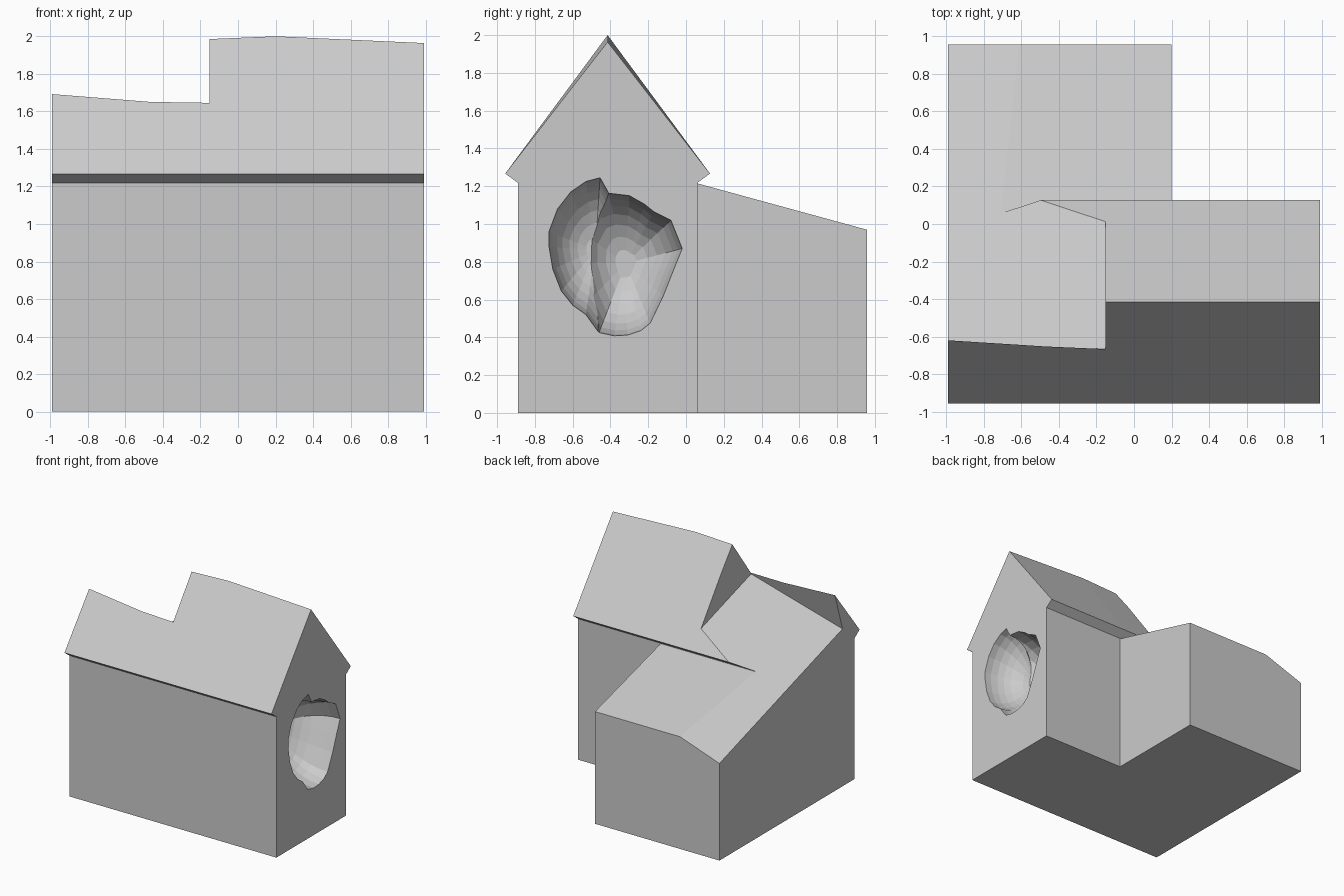
import bpy, bmesh, math

if "Cube" in bpy.data.objects:
    bpy.data.objects.remove(bpy.data.objects["Cube"])


def loft(name, rings):
    """Closed solid skinned through matching rings of points."""
    bm = bmesh.new()
    loops = [[bm.verts.new(p) for p in r] for r in rings]
    n = len(rings[0])
    for a, b in zip(loops, loops[1:]):
        for i in range(n):
            j = (i + 1) % n
            bm.faces.new((a[i], a[j], b[j], b[i]))
    bm.faces.new(loops[0])
    bm.faces.new(loops[-1])
    bmesh.ops.recalc_face_normals(bm, faces=bm.faces)
    me = bpy.data.meshes.new(name)
    bm.to_mesh(me)
    bm.free()
    ob = bpy.data.objects.new(name, me)
    bpy.context.collection.objects.link(ob)
    return ob


def combine(target, tool, op):
    m = target.modifiers.new(tool.name, 'BOOLEAN')
    m.operation, m.object, m.solver = op, tool, 'EXACT'
    bpy.context.view_layer.objects.active = target
    bpy.ops.object.modifier_apply(modifier=m.name)
    bpy.data.objects.remove(tool)


# Main house: gable section whose ridge is slightly bent
def gable(x, ridge):
    return [(x, y, z) for y, z in ((-.89, 0), (.06, 0), (.06, 1.218), (.127, 1.267),
                                   (-.415, ridge), (-.957, 1.267), (-.89, 1.218))]


house = loft("house", [gable(-.99, 1.95), gable(.2, 2.0), gable(.99, 1.964)])

# Rear wing with a lean-to roof
wing = loft("rear_wing", [[(x, -.2, 0), (x, .957, 0), (x, .957, .97), (x, -.2, 1.286)]
                          for x in (-.99, .2)])
combine(house, wing, 'UNION')


# Slanted cut removing the rear left roof
def slope_z(x, y):
    return 1.42 + .345 * (x + .15) - .31 * (y - .02)


def cut_section(x):
    f = (x + .15) / -.85
    y0 = -.67 - .055 * f
    z0 = slope_z(x, y0)
    return [(x, y0, z0), (x, 1.2, slope_z(x, 1.2)), (x, 1.2, 2.6),
            (x, y0 + .316 * (2.6 - z0), 2.6)]


combine(house, loft("roof_cut", [cut_section(-.153), cut_section(-1.2)]), 'DIFFERENCE')


# Two-lobed faceted hollow in the right gable wall
def bowl(name, outline, depth, cy, cz, steps=8):
    rings = [[(1.05, y, z) for y, z in outline]]
    for k in range(steps):
        t = math.pi / 2 * k / steps
        s = math.cos(t)
        rings.append([(.99 - depth * math.sin(t), cy + (y - cy) * s, cz + (z - cz) * s)
                      for y, z in outline])
    return loft(name, rings)


left_lobe = [(-.455, 1.245), (-.53, 1.225), (-.61, 1.17), (-.68, 1.08), (-.725, .96),
             (-.725, .88), (-.705, .76), (-.66, .645), (-.6, .57), (-.53, .52),
             (-.465, .43), (-.38, .55), (-.33, .8), (-.36, 1.05), (-.41, 1.165)]
right_lobe = [(-.41, 1.163), (-.3, 1.15), (-.22, 1.105), (-.17, 1.065), (-.08, 1.02),
              (-.02, .87), (-.065, .76), (-.12, .62), (-.19, .475), (-.24, .435),
              (-.31, .412), (-.38, .408), (-.46, .425), (-.53, .58), (-.59, .8),
              (-.585, .98), (-.5, 1.13)]
combine(house, bowl("left_hollow", left_lobe, .3, -.48, .86), 'DIFFERENCE')
combine(house, bowl("right_hollow", right_lobe, .4, -.32, .79), 'DIFFERENCE')
